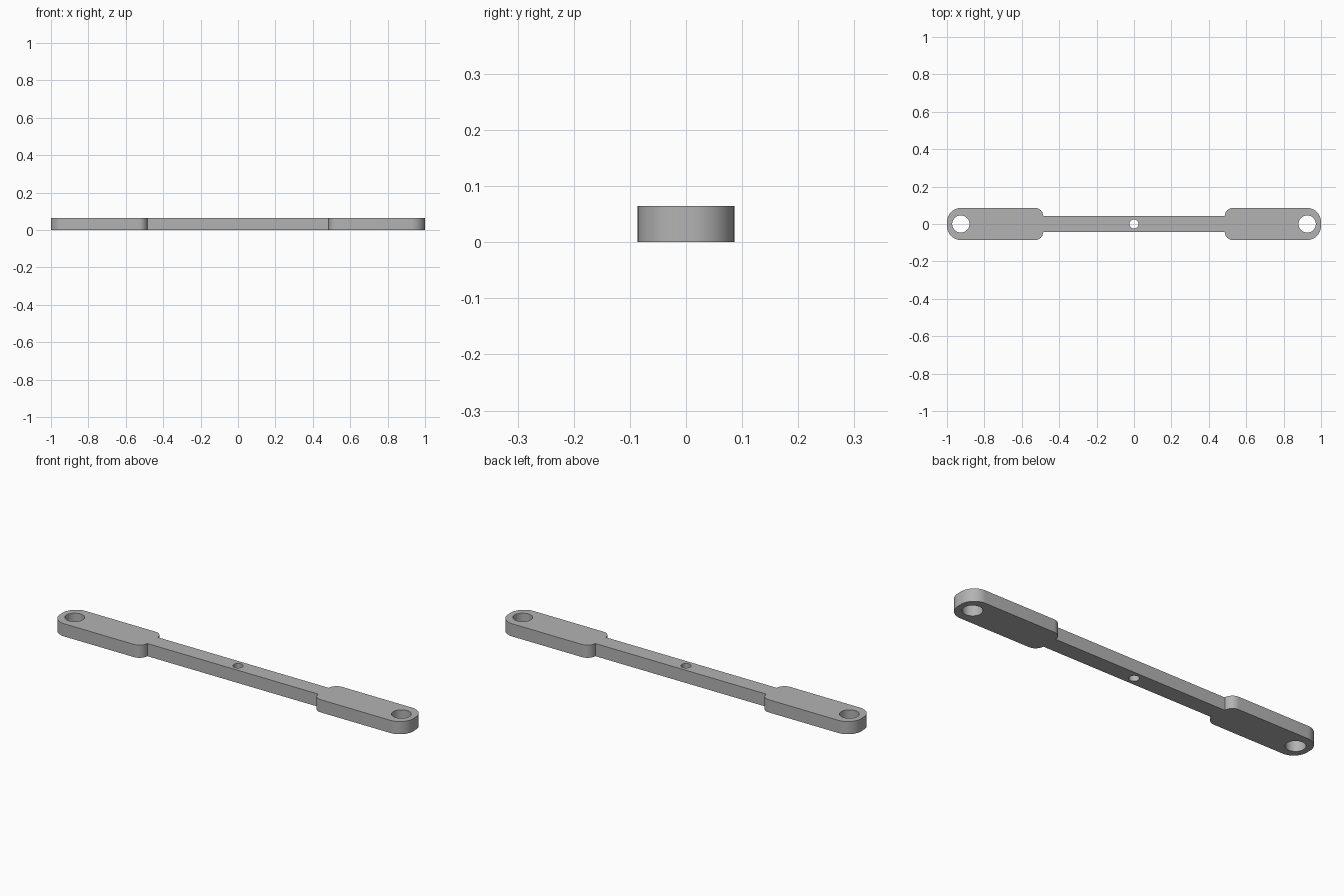
import bpy, bmesh
from math import sin, cos, pi, radians

cube = bpy.data.objects.get("Cube")
if cube:
    bpy.data.objects.remove(cube, do_unlink=True)

HEIGHT = 0.065
PAD_HALF, NECK_HALF = 0.086, 0.042
PAD_START = 0.485
END_R = 0.076
SHOULDER_R = PAD_HALF - NECK_HALF


def arc(cx, cy, r, start, end, steps):
    """Points along an arc, angles in degrees."""
    angles = [radians(start + (end - start) * i / steps) for i in range(steps + 1)]
    return [(cx + r * cos(a), cy + r * sin(a)) for a in angles]


def circle(cx, r, steps=48):
    return arc(cx, 0, r, 0, 360, steps)[:-1]


# Outline: one quarter, mirrored to all four sides
quarter = arc(1 - END_R, PAD_HALF - END_R, END_R, 0, 90, 20)
quarter += arc(PAD_START + SHOULDER_R, NECK_HALF, SHOULDER_R, 90, 180, 12)
upper = quarter + [(-x, y) for x, y in reversed(quarter)]
outline = upper + [(x, -y) for x, y in reversed(upper)]

# Pin holes at the ends and a small one in the middle
loops = [outline, circle(-0.926, 0.046), circle(0.926, 0.046), circle(0, 0.024)]

# Fill the flat profile and extrude it
bm = bmesh.new()
edges = []
for loop in loops:
    verts = [bm.verts.new((x, y, 0)) for x, y in loop]
    edges += [bm.edges.new((v, verts[i - 1])) for i, v in enumerate(verts)]
bmesh.ops.triangle_fill(bm, edges=edges, use_beauty=True, use_dissolve=False)
result = bmesh.ops.extrude_face_region(bm, geom=bm.faces[:], use_keep_orig=True)
top = [g for g in result["geom"] if isinstance(g, bmesh.types.BMVert)]
bmesh.ops.translate(bm, verts=top, vec=(0, 0, HEIGHT))
bmesh.ops.recalc_face_normals(bm, faces=bm.faces[:])
mesh = bpy.data.meshes.new("link_bar")
bm.to_mesh(mesh)
bm.free()

# Plain grey
grey = bpy.data.materials.new("grey")
grey.use_nodes = True
colour = (0.45, 0.45, 0.45, 1)
grey.diffuse_color = colour
grey.node_tree.nodes["Principled BSDF"].inputs["Base Color"].default_value = colour
mesh.materials.append(grey)

bar = bpy.data.objects.new("link_bar", mesh)
bpy.context.collection.objects.link(bar)
bpy.ops.object.select_all(action="DESELECT")
bar.select_set(True)
bpy.context.view_layer.objects.active = bar
bpy.ops.object.shade_smooth_by_angle(angle=radians(30))
